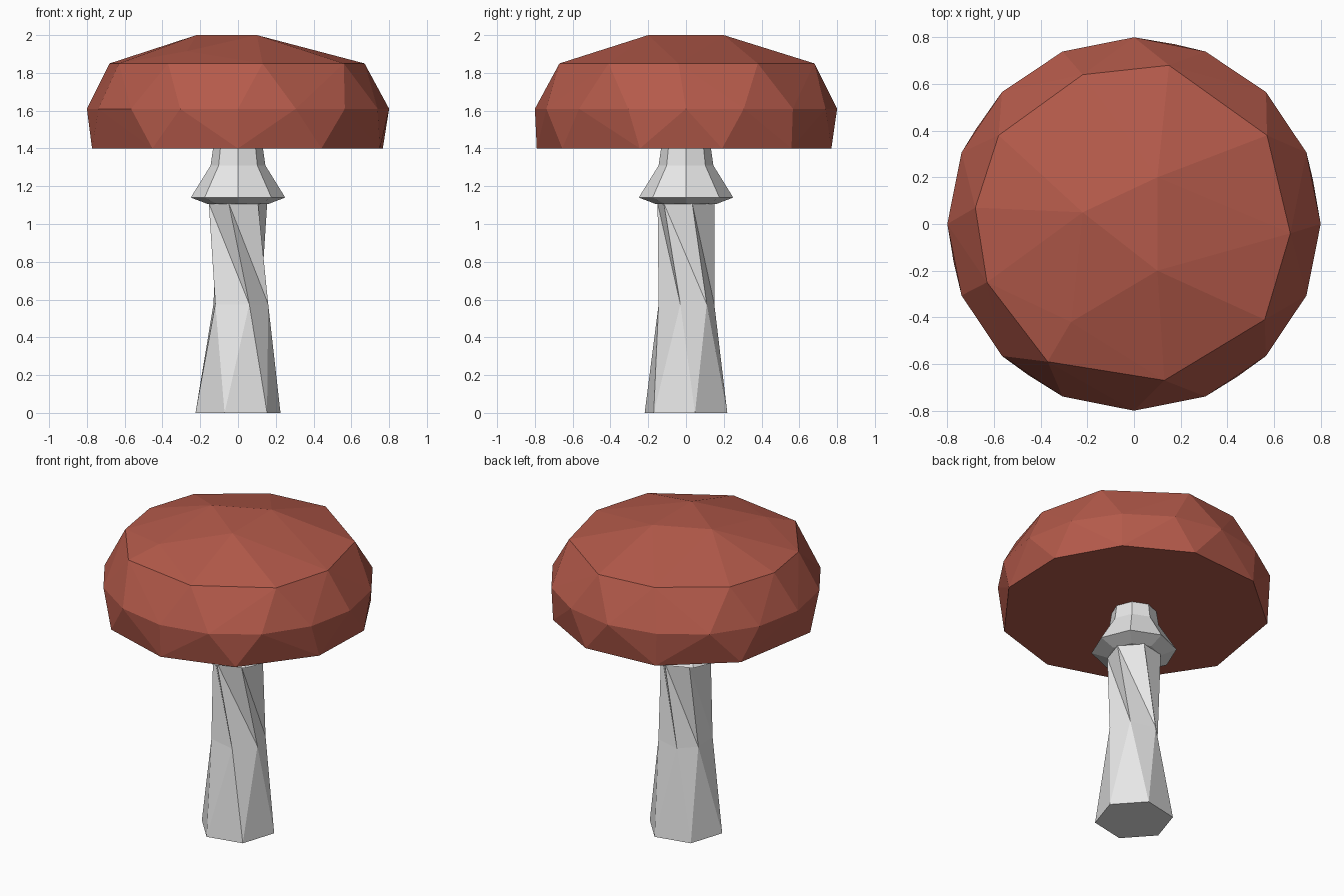
import bpy, bmesh
from math import sin, cos, radians

if "Cube" in bpy.data.objects:
    bpy.data.objects.remove(bpy.data.objects["Cube"])


def material(name, rgb):
    m = bpy.data.materials.new(name)
    m.diffuse_color = (*rgb, 1)
    m.use_nodes = True
    m.node_tree.nodes["Principled BSDF"].inputs["Base Color"].default_value = m.diffuse_color
    return m


def ring(r, z, angles):
    return [(r * cos(radians(a)), r * sin(radians(a)), z) for a in angles]


def finish(bm, name, mat):
    bmesh.ops.recalc_face_normals(bm, faces=bm.faces)
    me = bpy.data.meshes.new(name)
    bm.to_mesh(me)
    bm.free()
    me.materials.append(mat)
    bpy.context.collection.objects.link(bpy.data.objects.new(name, me))


def loft(name, rings, mat):
    """Join equal-sized rings with triangulated walls and flat ends."""
    bm = bmesh.new()
    rows = [[bm.verts.new(p) for p in r] for r in rings]
    n = len(rows[0])
    for lo, hi in zip(rows, rows[1:]):
        for i in range(n):
            j = (i + 1) % n
            bm.faces.new((lo[i], lo[j], hi[i]))
            bm.faces.new((lo[j], hi[j], hi[i]))
    bm.faces.new(rows[0][::-1])
    bm.faces.new(rows[-1])
    finish(bm, name, mat)


red = material("brick red", (0.456, 0.102, 0.069))
grey = material("pale grey", (0.8, 0.8, 0.8))

# Cap: faceted convex dome over a flat underside
points = ring(0.79, 1.4, (-90, -56, -18, 14, 45, 77, 112, 149, 192, 235))
points += ring(0.8, 1.61, [i * 22.5 for i in range(16)])
points += [(x, y, 1.85) for x, y in (
    (0.15, 0.68), (0.57, 0.38), (0.67, -0.04), (0.56, -0.41), (0.13, -0.67),
    (-0.37, -0.59), (-0.63, -0.25), (-0.68, 0.07), (-0.58, 0.38), (-0.22, 0.64))]
points += [(0.1, 0.2, 2), (-0.22, 0.05, 2), (0.1, -0.2, 2), (-0.27, -0.42, 1.915)]
bm = bmesh.new()
for p in points:
    bm.verts.new(p)
bmesh.ops.convex_hull(bm, input=bm.verts)
finish(bm, "cap", red)

# Stem: six sides, slightly twisted at the waist
six = [12 + 60 * i for i in range(6)]
waist = [(x, y, 0.575) for x, y in (
    (0.16, -0.03), (0.12, 0.11), (-0.04, 0.15),
    (-0.13, 0.06), (-0.12, -0.1), (0.06, -0.145))]
waist = waist[1:] + waist[:1]
loft("stem", [ring(0.23, 0, six), waist, ring(0.158, 1.11, six)], grey)

# Skirt and neck under the cap
eight = [45 * i for i in range(8)]
loft("skirt", [ring(r, z, eight) for r, z in
               ((0.158, 1.105), (0.25, 1.14), (0.145, 1.31), (0.132, 1.4))], grey)
